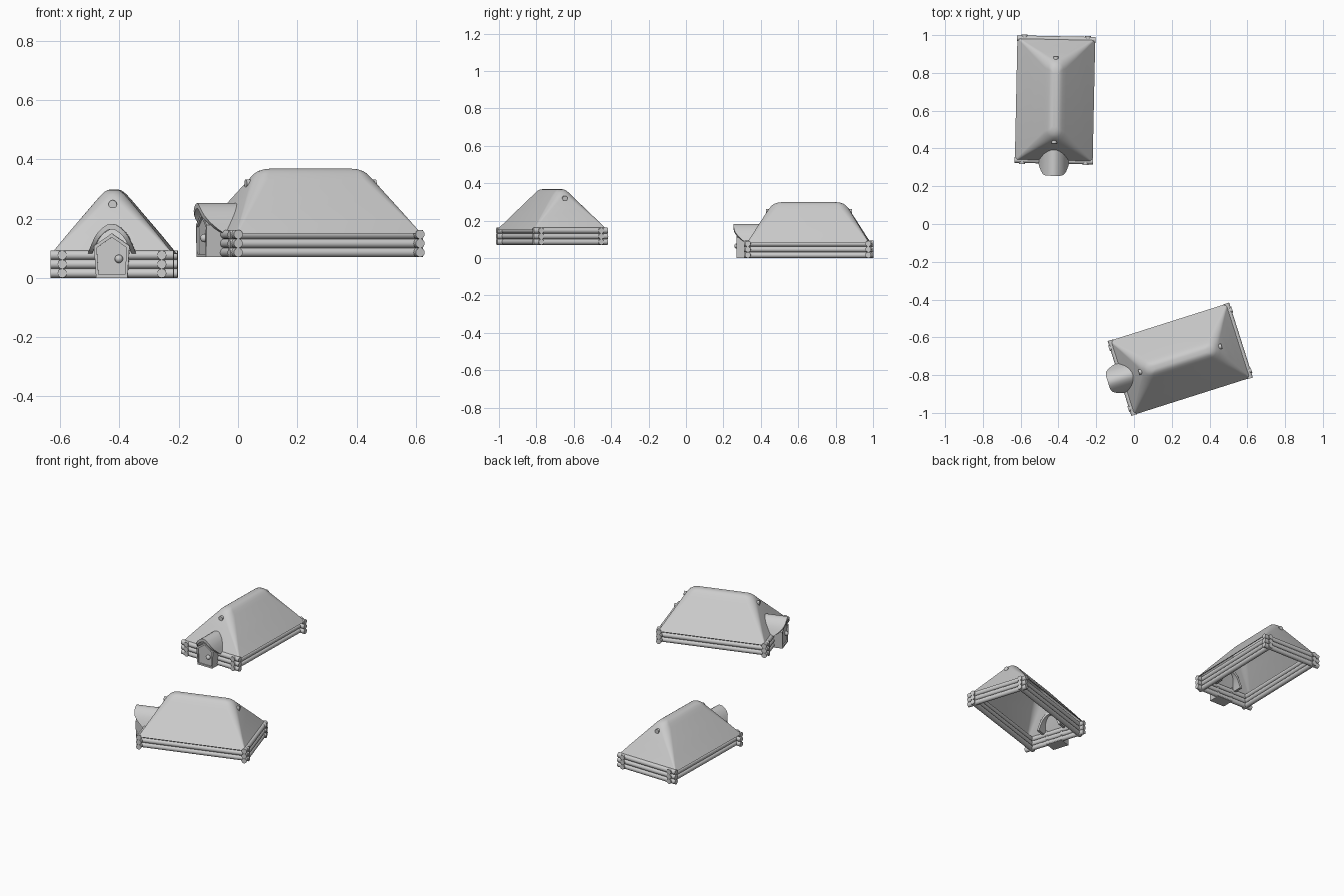
import bpy, bmesh
from math import sin, cos, pi, radians
from mathutils import Matrix, Vector

if "Cube" in bpy.data.objects:
    bpy.data.objects.remove(bpy.data.objects["Cube"])


def finish(bm, name, place, angle=35):
    bmesh.ops.recalc_face_normals(bm, faces=bm.faces[:])
    me = bpy.data.meshes.new(name)
    bm.to_mesh(me)
    bm.free()
    me.transform(place)
    me.shade_smooth()
    me.set_sharp_from_angle(angle=radians(angle))
    ob = bpy.data.objects.new(name, me)
    bpy.context.collection.objects.link(ob)
    return ob


def loft(rings):
    """Skin closed rings of equal length and cap both ends."""
    bm = bmesh.new()
    rows = [[bm.verts.new(p) for p in r] for r in rings]
    n = len(rows[0])
    for a, b in zip(rows, rows[1:]):
        for i in range(n):
            j = (i + 1) % n
            bm.faces.new((a[i], a[j], b[j], b[i]))
    bm.faces.new(rows[0])
    bm.faces.new(rows[-1])
    return bm


def rounded_rect(z, hx, hy, r, seg=7):
    pts = []
    for k, (sx, sy) in enumerate([(1, 1), (-1, 1), (-1, -1), (1, -1)]):
        for i in range(seg + 1):
            a = (k + i / seg) * pi / 2
            pts.append((sx * (hx - r) + r * cos(a), sy * (hy - r) + r * sin(a), z))
    return pts


def log(name, centre, axis, length, r, place):
    bm = bmesh.new()
    bmesh.ops.create_cone(bm, cap_ends=True, segments=16, radius1=r, radius2=r, depth=length)
    rot = Matrix.Rotation(pi / 2, 4, 'Y' if axis == 'X' else 'X')
    bm.transform(Matrix.Translation(centre) @ rot)
    finish(bm, name, place)


LOG_R = 0.0155


def house(tag, place):
    # stacked log walls, crossing at the corners
    for row in range(3):
        z = LOG_R + row * 0.0305
        for s in (-1, 1):
            log(f"{tag}_side_log", (s * 0.168, 0, z), 'Y', 0.684, LOG_R, place)
            log(f"{tag}_end_log", (0, s * 0.322, z), 'X', 0.416, LOG_R, place)

    # hollow hip roof with hips that grow rounder towards the ridge
    secs = [(0.08, 0.206, 0.327, 0.004), (0.14, 0.158, 0.29, 0.018),
            (0.20, 0.108, 0.253, 0.033), (0.262, 0.056, 0.214, 0.046),
            (0.28, 0.040, 0.199, 0.038), (0.29, 0.029, 0.184, 0.028),
            (0.296, 0.019, 0.165, 0.018), (0.298, 0.009, 0.145, 0.008)]
    outer = [rounded_rect(*s) for s in secs]
    inner = [rounded_rect(z - (0.006 if i else 0), hx - 0.005, hy - 0.005, min(r, hx - 0.006))
             for i, (z, hx, hy, r) in enumerate(secs)]
    finish(loft(inner[::-1] + outer), f"{tag}_roof", place)

    # ridge pole poking out of both hips
    log(f"{tag}_ridge_pole", (0, 0, 0.248), 'Y', 0.46, 0.014, place)

    # curved door hood: (x, z, front y), mirrored
    half = [(0, 0.182, -0.402), (0.015, 0.179, -0.402), (0.030, 0.169, -0.402),
            (0.044, 0.156, -0.400), (0.056, 0.140, -0.394), (0.067, 0.117, -0.377),
            (0.077, 0.094, -0.352), (0.083, 0.075, -0.325)]
    stations = [(-x, z, y) for x, z, y in half[:0:-1]] + half
    rings = []
    for x, z, y in stations:
        xi, zi = x * 0.82, 0.075 + (z - 0.075) * 0.83
        rings.append([(x, y, z), (x, -0.25, z), (xi, -0.25, zi), (xi, y, zi)])
    finish(loft(rings), f"{tag}_door_hood", place)

    # pentagonal door frame
    pent = [(-0.053, 0.0), (0.053, 0.0), (0.060, 0.108), (0, 0.150), (-0.060, 0.108)]
    mid = Vector((0, 0.068))
    bm = bmesh.new()
    loops = []
    for scale, y in ((1, -0.387), (1, -0.31), (0.84, -0.31), (0.84, -0.387)):
        pts = [mid + (Vector(p) - mid) * scale for p in pent]
        loops.append([bm.verts.new((p.x, y, p.y)) for p in pts])
    for a, b in zip(loops, loops[1:] + loops[:1]):
        for i in range(5):
            j = (i + 1) % 5
            bm.faces.new((a[i], a[j], b[j], b[i]))
    finish(bm, f"{tag}_door_frame", place)

    # recessed door leaf
    pts = [mid + (Vector(p) - mid) * 0.86 for p in pent]
    finish(loft([[(p.x, y, p.y) for p in pts] for y in (-0.38, -0.365)]), f"{tag}_door", place)

    # round knob
    bm = bmesh.new()
    bmesh.ops.create_uvsphere(bm, u_segments=16, v_segments=10, radius=0.014)
    bm.transform(Matrix.Translation((0.024, -0.384, 0.064)))
    finish(bm, f"{tag}_door_knob", place)


# the same cottage placed twice, the second one raised and turned
house("back_house", Matrix.Translation((-0.418, 0.657, 0)) @ Matrix.Rotation(radians(-1.2), 4, 'Z'))
house("front_house", Matrix.Translation((0.245, -0.716, 0.07)) @ Matrix.Rotation(radians(-72.4), 4, 'Z'))
